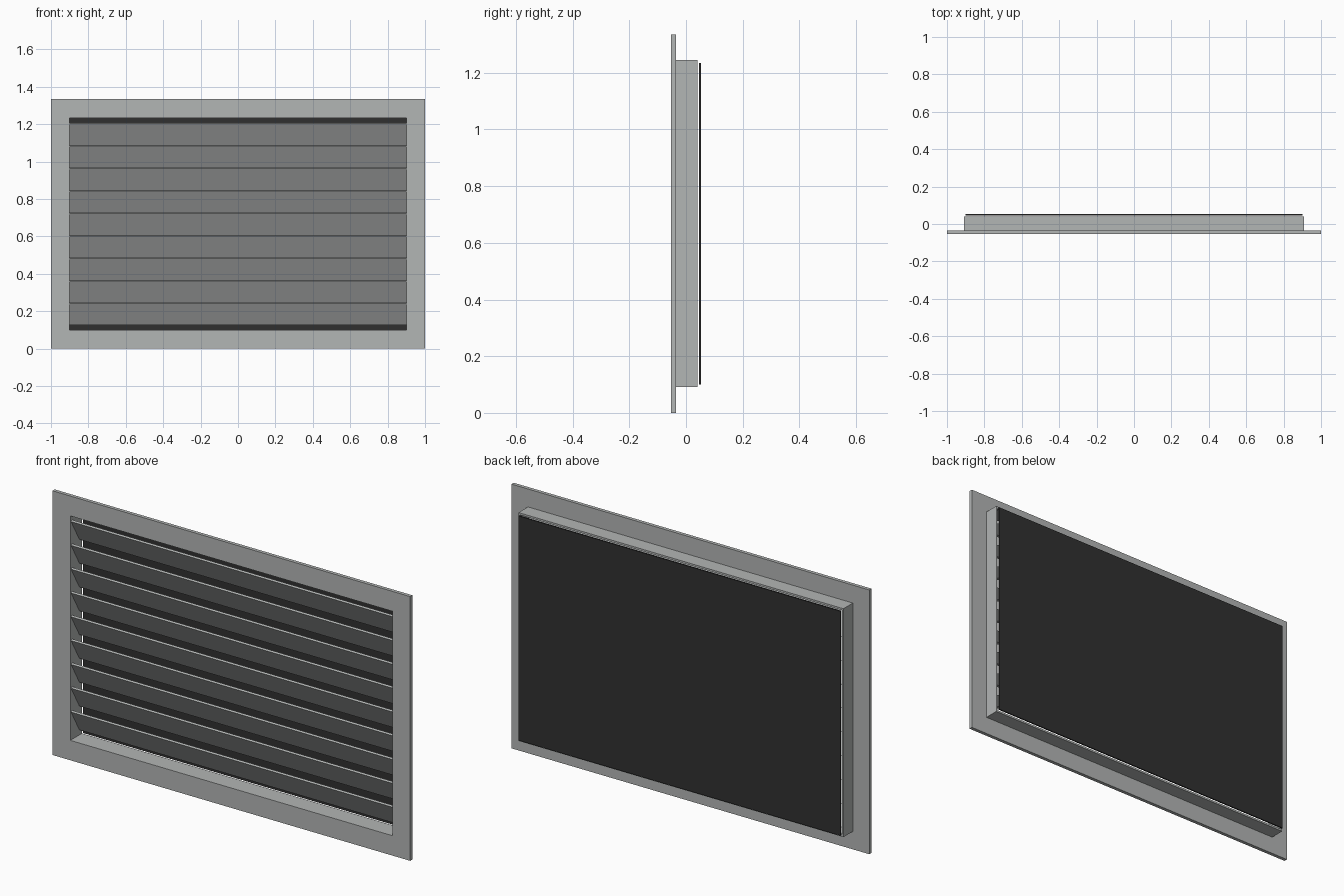
import bpy, bmesh, math

if "Cube" in bpy.data.objects:
    bpy.data.objects.remove(bpy.data.objects["Cube"])

H = 1.335            # overall height
MID = H / 2


def material(name, rgb):
    m = bpy.data.materials.new(name)
    m.diffuse_color = (*rgb, 1)
    m.use_nodes = True
    m.node_tree.nodes["Principled BSDF"].inputs["Base Color"].default_value = m.diffuse_color
    return m


GREY = material("light grey metal", (0.45, 0.465, 0.46))
DARK = material("dark screen", (0.03, 0.03, 0.03))


def finish(bm, name, mat):
    bmesh.ops.recalc_face_normals(bm, faces=bm.faces)
    me = bpy.data.meshes.new(name)
    bm.to_mesh(me)
    bm.free()
    me.materials.append(mat)
    ob = bpy.data.objects.new(name, me)
    bpy.context.collection.objects.link(ob)
    return ob


def ring(name, outer, inner, y0, y1, mat):
    """Rectangular frame; outer and inner are half sizes (x, z)."""
    bm = bmesh.new()
    corners = [(-1, -1), (1, -1), (1, 1), (-1, 1)]
    loops = [[bm.verts.new((sx * hx, y, MID + sz * hz)) for sx, sz in corners]
             for (hx, hz), y in ((outer, y0), (outer, y1), (inner, y1), (inner, y0))]
    for k in range(4):
        a, b = loops[k], loops[(k + 1) % 4]
        for i in range(4):
            j = (i + 1) % 4
            bm.faces.new((a[i], a[j], b[j], b[i]))
    return finish(bm, name, mat)


def box(name, size, loc, mat, tilt=0):
    bm = bmesh.new()
    bmesh.ops.create_cube(bm, size=1)
    bmesh.ops.scale(bm, vec=size, verts=bm.verts)
    ob = finish(bm, name, mat)
    ob.location = loc
    ob.rotation_euler.x = tilt
    return ob


# Front flange and the thin collar behind it
OPEN = (0.90, 0.567)
ring("front_flange", (1.0, MID), OPEN, -0.053, -0.035, GREY)
ring("rear_collar", (0.908, 0.577), OPEN, -0.035, 0.04, GREY)

# Nine tilted louvre slats, front edge high
for i in range(9):
    z = MID + (i - 4) * 0.1203
    box(f"louvre_slat_{i + 1}", (1.8, 0.134, 0.01), (0, -0.01, z), GREY, -math.radians(60))

# Dark screen just behind the collar
box("rear_screen", (1.8, 0.007, 1.134), (0, 0.0495, MID), DARK)
